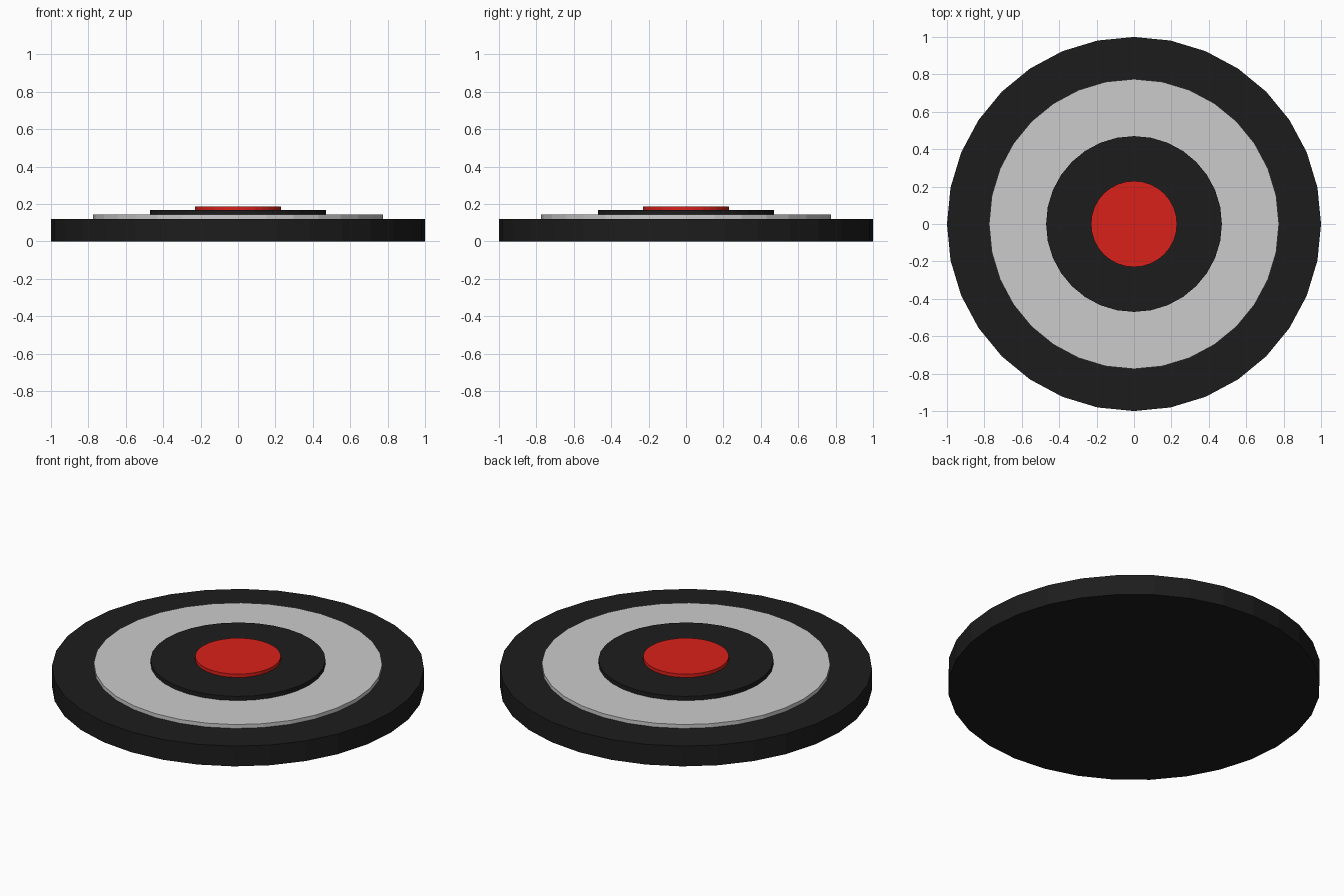
import bpy

if "Cube" in bpy.data.objects:
    bpy.data.objects.remove(bpy.data.objects["Cube"])


def material(name, color):
    mat = bpy.data.materials.new(name)
    mat.diffuse_color = color
    mat.use_nodes = True
    mat.node_tree.nodes["Principled BSDF"].inputs["Base Color"].default_value = mat.diffuse_color
    return mat


def disc(name, radius, bottom, top, mat=None):
    bpy.ops.mesh.primitive_cylinder_add(
        vertices=32, radius=radius, depth=top - bottom,
        location=(0, 0, (bottom + top) / 2))
    obj = bpy.context.object
    obj.name = name
    if mat:
        obj.data.materials.append(mat)
    return obj


black = material("black", (0.012, 0.012, 0.012, 1))
red = material("red", (0.7, 0.015, 0.01, 1))

# Thick base with three thin discs stacked on it
disc("base_disc", 1.0, 0.0, 0.12, black)
disc("grey_ring", 0.775, 0.12, 0.143)
disc("inner_black_ring", 0.47, 0.143, 0.168, black)
disc("red_centre", 0.23, 0.168, 0.188, red)
